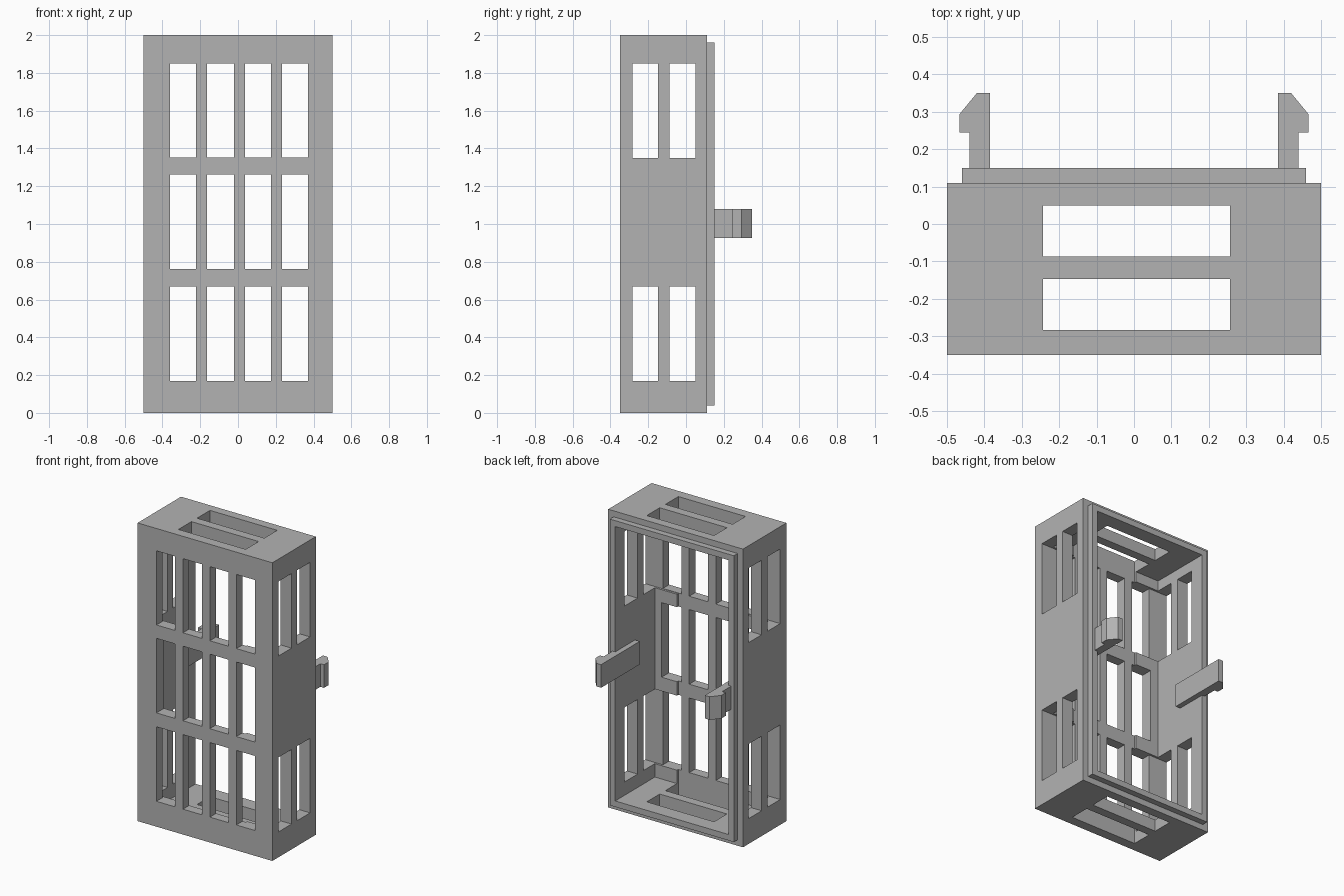
import bpy
import bmesh

old = bpy.data.objects.get("Cube")
if old:
    bpy.data.objects.remove(old, do_unlink=True)

grey = bpy.data.materials.new("plain grey")
grey.use_nodes = True
colour = (0.45, 0.45, 0.45, 1)
grey.diffuse_color = colour
grey.node_tree.nodes["Principled BSDF"].inputs["Base Color"].default_value = colour


def prism(name, outline, z0, z1):
    """Extrude an x-y outline from z0 to z1."""
    bm = bmesh.new()
    face = bm.faces.new([bm.verts.new((x, y, z0)) for x, y in outline])
    new = bmesh.ops.extrude_face_region(bm, geom=[face])["geom"]
    for v in new:
        if isinstance(v, bmesh.types.BMVert):
            v.co.z = z1
    bmesh.ops.recalc_face_normals(bm, faces=bm.faces)
    mesh = bpy.data.meshes.new(name)
    bm.to_mesh(mesh)
    bm.free()
    mesh.materials.append(grey)
    obj = bpy.data.objects.new(name, mesh)
    bpy.context.collection.objects.link(obj)
    return obj


def box(name, xs, ys, zs):
    (x0, x1), (y0, y1) = xs, ys
    return prism(name, [(x0, y0), (x1, y0), (x1, y1), (x0, y1)], *zs)


def boolean(target, other, operation):
    """Apply one boolean and discard the helper."""
    mod = target.modifiers.new("boolean", "BOOLEAN")
    mod.object, mod.operation, mod.solver = other, operation, "EXACT"
    bpy.context.view_layer.objects.active = target
    bpy.ops.object.modifier_apply(modifier=mod.name)
    bpy.data.objects.remove(other, do_unlink=True)


# Box body with a raised lip round its open back
body = box("slotted_box", (-0.5, 0.5), (-0.35, 0.11), (0, 2))
lip = box("back_lip", (-0.46, 0.46), (0, 0.15), (0.04, 1.96))
boolean(body, lip, "UNION")
cavity = box("cavity", (-0.42, 0.42), (-0.27, 0.3), (0.08, 1.92))
boolean(body, cavity, "DIFFERENCE")

# Grid of front windows
columns = [(-0.36, -0.222), (-0.163, -0.022), (0.036, 0.175), (0.233, 0.37)]
rows = [(0.17, 0.67), (0.763, 1.263), (1.353, 1.85)]
for xs in columns:
    for zs in rows:
        boolean(body, box("window", xs, (-0.5, 0.2), zs), "DIFFERENCE")

# Pairs of slots running right through the sides, top and bottom
for ys in [(-0.284, -0.147), (-0.087, 0.05)]:
    for zs in [(0.17, 0.67), (1.35, 1.85)]:
        boolean(body, box("side_slot", (-1, 1), ys, zs), "DIFFERENCE")
    boolean(body, box("end_slot", (-0.243, 0.256), ys, (-1, 3)), "DIFFERENCE")

# Mirrored snap clips with barbed tips
clip = [(0.385, -0.06), (0.44, -0.06), (0.44, 0.245), (0.467, 0.245),
        (0.467, 0.293), (0.42, 0.35), (0.385, 0.35)]
for side, sign in (("left", 1), ("right", -1)):
    prism(side + "_clip", [(sign * x, y) for x, y in clip], 0.925, 1.08)
